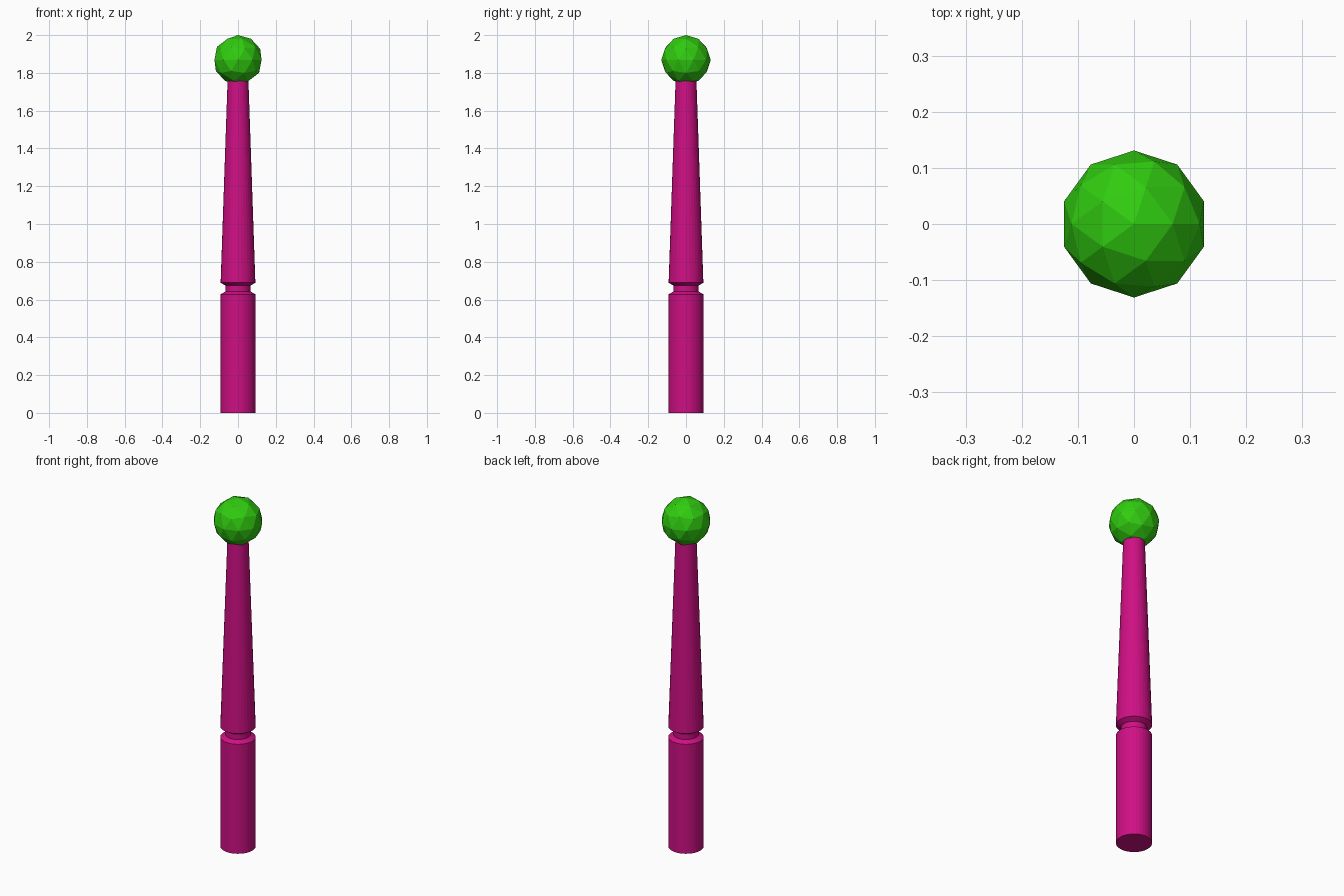
import bpy
import bmesh
import math

if "Cube" in bpy.data.objects:
    bpy.data.objects.remove(bpy.data.objects["Cube"])

SIDES = 32


def material(name, color):
    mat = bpy.data.materials.new(name)
    mat.diffuse_color = color
    mat.use_nodes = True
    mat.node_tree.nodes["Principled BSDF"].inputs["Base Color"].default_value = mat.diffuse_color
    return mat


def add_object(name, bm, mat):
    bmesh.ops.recalc_face_normals(bm, faces=bm.faces)
    mesh = bpy.data.meshes.new(name)
    bm.to_mesh(mesh)
    bm.free()
    mesh.materials.append(mat)
    obj = bpy.data.objects.new(name, mesh)
    bpy.context.collection.objects.link(obj)
    return obj


def lathe(name, profile, mat):
    """Stack rings of (radius, z), bridge them and cap both ends."""
    bm = bmesh.new()
    rings = []
    for r, z in profile:
        angles = [2 * math.pi * i / SIDES for i in range(SIDES)]
        rings.append([bm.verts.new((r * math.cos(a), r * math.sin(a), z)) for a in angles])
    for low, high in zip(rings, rings[1:]):
        for i in range(SIDES):
            j = (i + 1) % SIDES
            bm.faces.new((low[i], low[j], high[j], high[i]))
    bm.faces.new(rings[0][::-1])
    bm.faces.new(rings[-1])
    return add_object(name, bm, mat)


pink = material("pink", (0.62, 0.005, 0.23, 1))
green = material("green", (0.03, 0.60, 0.005, 1))

# Turned shaft: straight handle, chamfered groove, tapered upper length
lathe("shaft", [
    (0.092, 0.0), (0.092, 0.628), (0.066, 0.643),
    (0.066, 0.674), (0.092, 0.689), (0.055, 1.765),
], pink)

# Faceted ball on top
bm = bmesh.new()
bmesh.ops.create_icosphere(bm, subdivisions=2, radius=0.131)
bmesh.ops.translate(bm, verts=bm.verts, vec=(0, 0, 1.869))
add_object("ball", bm, green)
